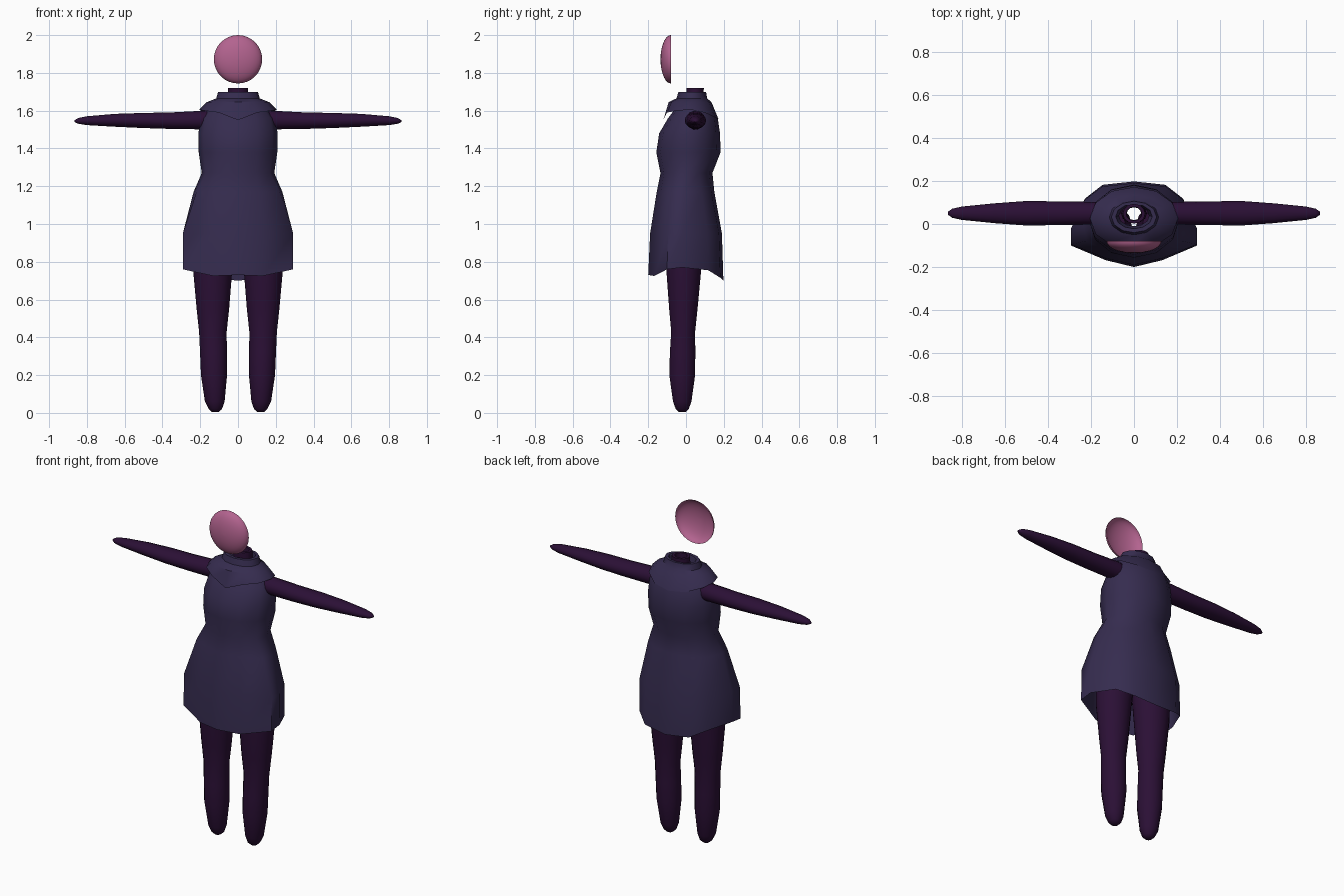
import bpy, bmesh, math

if "Cube" in bpy.data.objects:
    bpy.data.objects.remove(bpy.data.objects["Cube"])


def material(name, rgb):
    m = bpy.data.materials.new(name)
    m.diffuse_color = (*rgb, 1)
    m.use_nodes = True
    m.node_tree.nodes["Principled BSDF"].inputs["Base Color"].default_value = m.diffuse_color
    return m


CLOTH = material("dark violet cloth", (0.036, 0.025, 0.078))
SKIN = material("deep plum", (0.024, 0.005, 0.036))
PINK = material("dusty pink", (0.45, 0.125, 0.275))


def loft(name, rings, mat, cap_start=False, cap_end=False, angle=60):
    """Skin a list of equal-length point rings into one smooth surface."""
    bm = bmesh.new()
    rows = [[bm.verts.new(p) for p in ring] for ring in rings]
    n = len(rows[0])
    for a, b in zip(rows, rows[1:]):
        for i in range(n):
            j = (i + 1) % n
            bm.faces.new((a[i], a[j], b[j], b[i]))
    if cap_start:
        bm.faces.new(rows[0][::-1])
    if cap_end:
        bm.faces.new(rows[-1])
    mesh = bpy.data.meshes.new(name)
    bm.to_mesh(mesh)
    bm.free()
    mesh.materials.append(mat)
    ob = bpy.data.objects.new(name, mesh)
    bpy.context.collection.objects.link(ob)
    bpy.ops.object.select_all(action='DESELECT')
    ob.select_set(True)
    bpy.context.view_layer.objects.active = ob
    bpy.ops.object.shade_smooth_by_angle(angle=math.radians(angle))
    return ob


def mirrored(half):
    """Complete a right-hand half outline, front to back, into a full loop."""
    return half + [(-p[0], *p[1:]) for p in half[-2:0:-1]]


def oval(n=14):
    return [(math.cos(2 * math.pi * i / n), math.sin(2 * math.pi * i / n)) for i in range(n)]


# Dress: boxy at the hem, rounder towards the shoulders
BOXY = [(0, -1), (.45, -.84), (1, -.5), (1, -.1), (.78, .6), (.5, .92), (0, 1)]
ROUND = [(0, -1), (.5, -.87), (.87, -.5), (1, 0), (.87, .5), (.5, .87), (0, 1)]
HEM = [.73, .725, .76, .77, .755, .715, .70]
# height, half width, front y, back y, roundness
DRESS = [(.76, .292, -.20, .198, 0), (.95, .292, -.19, .19, 0), (1.17, .235, -.155, .15, .5),
         (1.27, .192, -.135, .14, .9), (1.38, .208, -.157, .183, 1), (1.48, .21, -.142, .18, 1),
         (1.56, .195, -.095, .168, 1), (1.62, .15, -.05, .14, 1)]
rings = []
for k, (z, w, f, b, r) in enumerate(DRESS):
    half = []
    for i, (p, q) in enumerate(zip(BOXY, ROUND)):
        u, v = (p[c] * (1 - r) + q[c] * r for c in (0, 1))
        half.append((u * w, (f + b) / 2 + v * (b - f) / 2, HEM[i] if k == 0 else z))
    rings.append(mirrored(half))
loft("dress", rings, CLOTH)

# Cowl collar: pointed lower edge, upright rim folded inwards
EDGE = [1.55, 1.59, 1.60, 1.605, 1.59, 1.565, 1.555]
COLLAR = [(1.6, .205, -.12, .172), (1.645, .165, -.092, .135), (1.665, .115, -.05, .112),
          (1.70, .105, -.04, .106), (1.70, .085, -.022, .092), (1.63, .07, -.01, .085)]
rings = []
for k, (z, w, f, b) in enumerate(COLLAR):
    rings.append(mirrored([(u * w, (f + b) / 2 + v * (b - f) / 2, EDGE[i] if k == 0 else z)
                           for i, (u, v) in enumerate(ROUND)]))
loft("collar", rings, CLOTH, angle=40)

# Open neck tube
NECK = [(1.45, .06, .045), (1.72, .052, .046), (1.72, .036, .032), (1.55, .034, .03)]
loft("neck", [[(w * c, .048 + d * s, z) for c, s in oval(12)] for z, w, d in NECK], SKIN, angle=40)

# Legs: height, centre x, half width, centre y, half depth
LEG = [(.005, .12, .018, -.02, .018), (.02, .12, .035, -.02, .035), (.06, .123, .052, -.02, .05),
       (.2, .127, .069, -.02, .07), (.32, .13, .071, -.018, .069), (.43, .133, .073, -.015, .065),
       (.55, .133, .086, -.014, .077), (.75, .134, .103, -.012, .094), (.95, .125, .115, -.008, .105),
       (1.05, .11, .07, 0, .07)]
# Arms: distance out, centre height, half height, half depth
ARM = [(.1, 1.55, .05, .05), (.2, 1.55, .05, .053), (.35, 1.547, .045, .055), (.5, 1.548, .041, .057),
       (.65, 1.549, .035, .046), (.8, 1.547, .024, .031), (.845, 1.546, .016, .021),
       (.865, 1.545, .005, .007)]
for side, label in ((1, "right"), (-1, "left")):
    loop = oval()[::side]
    loft(label + "_leg", [[(side * x + side * w * c, y + d * s, z) for c, s in
                           ([(side * c0, s0) for c0, s0 in oval()] if side == 1 else
                            [(c0, s0) for c0, s0 in oval()])]
                          for z, x, w, y, d in LEG], SKIN, True, True) if side == 1 else \
        loft(label + "_leg", [[(-x + w * c, y + d * s, z) for c, s in oval()]
                              for z, x, w, y, d in LEG], SKIN, True, True)
    loft(label + "_arm", [[(side * x, .05 + d * c, z + h * s) for c, s in loop]
                          for x, z, h, d in ARM], SKIN, True, True)

# Face: thin open half dome, bulging forwards
rings = []
for k in range(10):
    t = math.pi / 2 * (1 - k / 9.1)
    rings.append([(.128 * math.sin(t) * c, -.08 - .055 * math.cos(t), 1.872 + .128 * math.sin(t) * s)
                  for c, s in oval(32)])
loft("face", rings, PINK, cap_end=True)
